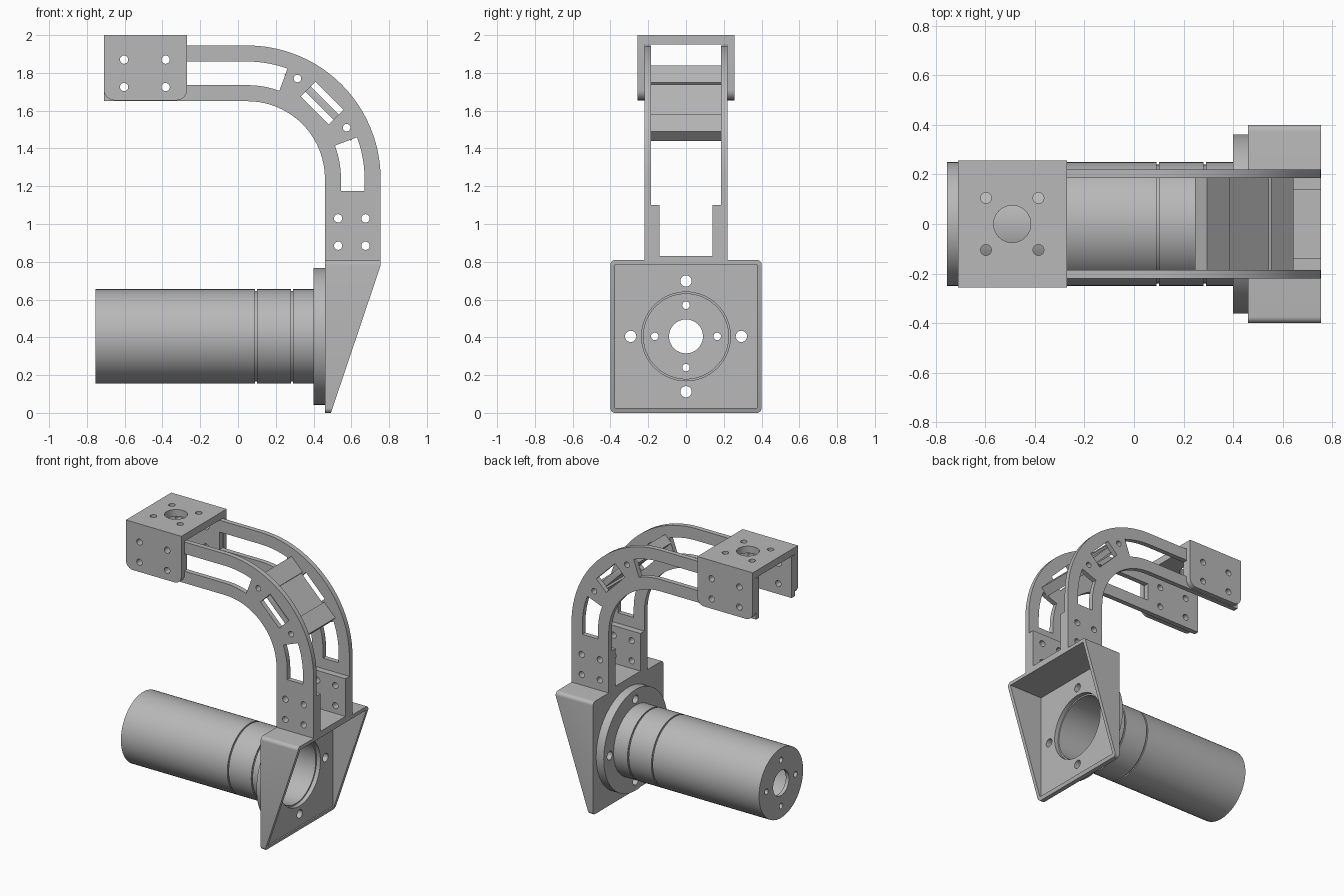
import bpy, bmesh
from math import sin, cos, radians, sqrt
from mathutils import Matrix, Vector

old = bpy.data.objects.get("Cube")
if old:
    bpy.data.objects.remove(old)

GREY = (0.48, 0.48, 0.48, 1)
mat = bpy.data.materials.new("machined grey")
mat.use_nodes = True
mat.diffuse_color = GREY
mat.node_tree.nodes["Principled BSDF"].inputs["Base Color"].default_value = GREY

# Plate orientation: rows turn (across, up, thickness) into x, y, z
AXES = {
    "x": Matrix(((0, 0, 1), (1, 0, 0), (0, 1, 0))),
    "y": Matrix(((1, 0, 0), (0, 0, -1), (0, 1, 0))),
    "z": Matrix.Identity(3),
}
parts = []


def add(name, mesh):
    mesh.materials.append(mat)
    obj = bpy.data.objects.new(name, mesh)
    bpy.context.collection.objects.link(obj)
    parts.append(obj)
    return obj


def arc(cx, cy, r, a0, a1, n=16):
    angles = [radians(a0 + (a1 - a0) * i / n) for i in range(n + 1)]
    return [(cx + r * cos(a), cy + r * sin(a)) for a in angles]


def circle(cx, cy, r, n=32):
    return arc(cx, cy, r, 0, 360, n)[:-1]


def rect(x0, x1, y0, y1, low=0, high=0):
    """Rectangle whose lower and upper corners may be rounded."""
    pts = []
    for x, y, sx, sy, r, a in ((x0, y0, 1, 1, low, 180), (x1, y0, -1, 1, low, 270),
                               (x1, y1, -1, -1, high, 0), (x0, y1, 1, -1, high, 90)):
        pts += arc(x + sx * r, y + sy * r, r, a, a + 90, 6) if r else [(x, y)]
    return pts


def plate(name, axis, start, end, outline, holes=()):
    """Flat outline with holes, thickened from start to end along an axis."""
    curve = bpy.data.curves.new(name, "CURVE")
    curve.dimensions = "2D"
    curve.fill_mode = "BOTH"
    curve.extrude = abs(end - start) / 2
    for loop in [outline, *holes]:
        spline = curve.splines.new("POLY")
        spline.points.add(len(loop) - 1)
        for p, (a, b) in zip(spline.points, loop):
            p.co = (a, b, 0, 1)
        spline.use_cyclic_u = True
    temp = bpy.data.objects.new(name + "_outline", curve)
    bpy.context.collection.objects.link(temp)
    graph = bpy.context.evaluated_depsgraph_get()
    mesh = bpy.data.meshes.new_from_object(temp.evaluated_get(graph))
    bpy.data.objects.remove(temp)
    bpy.data.curves.remove(curve)
    mesh.materials.clear()
    mesh.name = name
    mesh.transform(AXES[axis].to_4x4())
    shift = Vector([(start + end) / 2 if axis == k else 0 for k in "xyz"])
    mesh.transform(Matrix.Translation(shift))
    bm = bmesh.new()
    bm.from_mesh(mesh)
    bmesh.ops.remove_doubles(bm, verts=bm.verts, dist=0.0002)
    bmesh.ops.recalc_face_normals(bm, faces=bm.faces)
    bm.to_mesh(mesh)
    bm.free()
    return add(name, mesh)


def ring_holes(cx, cy, spread, r):
    return [circle(cx + dx * spread, cy + dy * spread, r, 20)
            for dx, dy in ((1, 0), (0, 1), (-1, 0), (0, -1))]


def grid_holes(xs, ys, r=0.022):
    return [circle(x, y, r, 20) for x in xs for y in ys]


def tube(name, profile, z, n=64):
    """Closed (x, radius) profile turned about the motor axis."""
    bm = bmesh.new()
    rings = [[bm.verts.new((x, r * cos(a), z + r * sin(a))) for x, r in profile]
             for a in (radians(360 * i / n) for i in range(n))]
    for i in range(n):
        here, nxt = rings[i], rings[(i + 1) % n]
        for j in range(len(profile)):
            k = (j + 1) % len(profile)
            bm.faces.new((here[j], here[k], nxt[k], nxt[j]))
    bmesh.ops.recalc_face_normals(bm, faces=bm.faces)
    mesh = bpy.data.meshes.new(name)
    bm.to_mesh(mesh)
    bm.free()
    return add(name, mesh)


# Motor: grooved hollow body, drilled end cap and flange
AXIS = 0.405
body = [(-0.73, 0.25)]
for g in (0.095, 0.285):
    body += [(g - 0.005, 0.25), (g - 0.005, 0.24), (g + 0.005, 0.24), (g + 0.005, 0.25)]
body += [(0.4, 0.25), (0.4, 0.225), (-0.73, 0.225)]
tube("motor_body", body, AXIS)
plate("motor_end_cap", "x", -0.755, -0.73, circle(0, AXIS, 0.25, 64),
      [circle(0, AXIS, 0.09)] + ring_holes(0, AXIS, 0.165, 0.02))
plate("motor_flange", "x", 0.4, 0.46, circle(0, AXIS, 0.362, 64),
      [circle(0, AXIS, 0.225, 64)] + ring_holes(0, AXIS, 0.293, 0.03))

# Motor mount: drilled back plate and a hood cut on a slant
plate("mount_plate", "x", 0.46, 0.49, rect(-0.4, 0.4, 0, 0.81, 0.025, 0.025),
      [circle(0, AXIS, 0.235, 64)] + ring_holes(0, AXIS, 0.293, 0.03))
hood = plate("mount_hood", "x", 0.49, 0.755, rect(-0.4, 0.4, 0, 0.81, 0.025, 0.025),
             [rect(-0.375, 0.375, 0.025, 0.785)])
bm = bmesh.new()
bm.from_mesh(hood.data)
cut = bmesh.ops.bisect_plane(bm, geom=bm.verts[:] + bm.edges[:] + bm.faces[:],
                             plane_co=(0.492, 0, 0), plane_no=(0.78, 0, -0.263),
                             clear_outer=True)
rim = [e for e in cut["geom_cut"] if isinstance(e, bmesh.types.BMEdge) and e.is_boundary]
bmesh.ops.edgeloop_fill(bm, edges=rim)
bmesh.ops.recalc_face_normals(bm, faces=bm.faces)
bm.to_mesh(hood.data)
bm.free()

# Arm shape: straight run, quarter bend, straight drop
CX, CZ = 0.05, 1.24
arm = ([(-0.71, 1.65)] + arc(CX, CZ, 0.41, 90, 0, 24) + [(0.46, 0.81), (0.755, 0.81)]
       + arc(CX, CZ, 0.705, 0, 90, 24) + [(-0.71, 1.945)])
top_window = ([(-0.275, 1.735)] + arc(CX, CZ, 0.495, 90, 70, 6)
              + arc(CX, CZ, 0.62, 70, 90, 6) + [(-0.275, 1.86)])
low_window = ([(0.545, 1.175)] + arc(CX, CZ, 0.495, 0, 20.7, 6)
              + arc(CX, CZ, 0.62, 20.7, 0, 6) + [(0.67, 1.175)])


def diagonal(points):
    """Place points along and across the 45 degree line of the bend."""
    return [(0.445 + (u + v) / sqrt(2), 1.64 + (v - u) / sqrt(2)) for u, v in points]


bolts = [diagonal(circle(u, 0, 0.02, 20)) for u in (-0.184, 0.184)]
middle_window = diagonal(rect(-0.105, 0.105, -0.055, 0.055))
base_holes = grid_holes((0.53, 0.675), (0.885, 1.03))
top_holes = grid_holes((-0.603, -0.383), (1.725, 1.87))

# Paired side parts
for side, s in (("left", 1), ("right", -1)):
    plate(side + "_arm", "y", s * 0.185, s * 0.22, arm,
          [top_window, middle_window, low_window] + bolts + base_holes + top_holes)
    plate(side + "_mount_lug", "y", s * 0.14, s * 0.185,
          rect(0.46, 0.755, 0.81, 1.1), base_holes)
    plate(side + "_bracket_cheek", "y", s * 0.22, s * 0.257,
          rect(-0.71, -0.27, 1.655, 1.95, 0.055), top_holes)

# Floor between the lugs
plate("lug_floor", "z", 0.81, 0.83, rect(0.46, 0.755, -0.14, 0.14))

# Spacer joining the arms: two bolted blocks and a thinner web
half = [(-0.247, -0.035), (-0.12, -0.035), (-0.12, -0.02),
        (0.12, -0.02), (0.12, -0.035), (0.247, -0.035)]
spacer = half + [(-u, -v) for u, v in half]
plate("arm_spacer", "y", -0.185, 0.185, diagonal(spacer), bolts)

# Top of the end bracket
plate("bracket_top", "z", 1.95, 2, rect(-0.71, -0.27, -0.257, 0.257),
      [circle(-0.492, 0, 0.075)] + grid_holes((-0.598, -0.386), (-0.105, 0.105)))

# Smooth the round walls, keep machined edges sharp
bpy.ops.object.select_all(action="DESELECT")
for obj in parts:
    obj.select_set(True)
bpy.context.view_layer.objects.active = parts[0]
bpy.ops.object.shade_smooth_by_angle(angle=radians(30))
